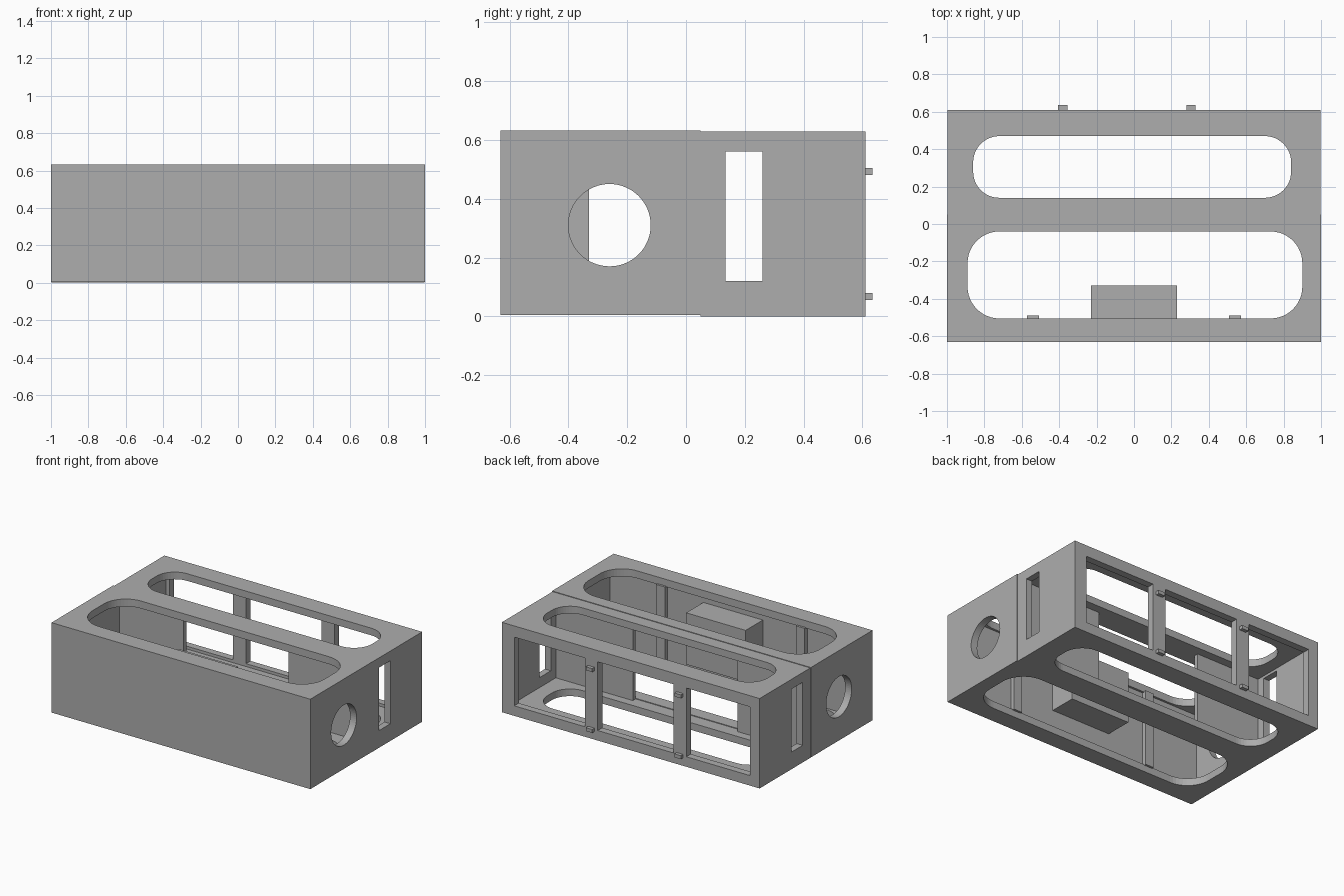
import bpy, bmesh, math
from mathutils import Matrix

old = bpy.data.objects.get("Cube")
if old:
    bpy.data.objects.remove(old, do_unlink=True)

grey = bpy.data.materials.new("plain grey")
grey.use_nodes = True
tone = (0.42, 0.42, 0.42, 1)
grey.diffuse_color = tone
grey.node_tree.nodes["Principled BSDF"].inputs["Base Color"].default_value = tone


def finish(name, bm):
    bmesh.ops.recalc_face_normals(bm, faces=bm.faces)
    mesh = bpy.data.meshes.new(name)
    bm.to_mesh(mesh)
    bm.free()
    mesh.materials.append(grey)
    ob = bpy.data.objects.new(name, mesh)
    bpy.context.collection.objects.link(ob)
    return ob


def box(name, xs, ys, zs):
    """Box given by its (low, high) range on each axis."""
    bm = bmesh.new()
    bmesh.ops.create_cube(bm, size=1)
    for v in bm.verts:
        v.co = [r[0] if c < 0 else r[1] for c, r in zip(v.co, (xs, ys, zs))]
    return finish(name, bm)


def rounded_slot(xs, ys, radius):
    """Tall cutter with rounded vertical corners."""
    bm = bmesh.new()
    corners = ((xs[1], ys[1], -1, -1), (xs[0], ys[1], 1, -1),
               (xs[0], ys[0], 1, 1), (xs[1], ys[0], -1, 1))
    ring = []
    for q, (x, y, sx, sy) in enumerate(corners):
        for i in range(13):
            a = math.pi / 2 * (q + i / 12)
            ring.append(bm.verts.new((x + sx * radius + radius * math.cos(a),
                                      y + sy * radius + radius * math.sin(a), -1)))
    face = bm.faces.new(ring)
    out = bmesh.ops.extrude_face_region(bm, geom=[face])
    tops = [g for g in out["geom"] if isinstance(g, bmesh.types.BMVert)]
    bmesh.ops.translate(bm, verts=tops, vec=(0, 0, 3))
    return finish("cutter", bm)


def cross_cylinder(y, z, radius):
    """Cutter running along the full width."""
    bm = bmesh.new()
    spin = Matrix.Translation((0, y, z)) @ Matrix.Rotation(math.pi / 2, 4, "Y")
    bmesh.ops.create_cone(bm, cap_ends=True, segments=64, radius1=radius,
                          radius2=radius, depth=3, matrix=spin)
    return finish("cutter", bm)


def carve(ob, cutters):
    for c in cutters:
        c.hide_render = True
        mod = ob.modifiers.new("cut", "BOOLEAN")
        mod.operation, mod.solver, mod.object = "DIFFERENCE", "EXACT", c
    bpy.context.view_layer.update()
    graph = bpy.context.evaluated_depsgraph_get()
    mesh = bpy.data.meshes.new_from_object(ob.evaluated_get(graph))
    ob.modifiers.clear()
    ob.data = mesh
    for c in cutters:
        bpy.data.objects.remove(c, do_unlink=True)


# Front shell: open at its back, round side holes, slots in top and bottom
front = box("front_shell", (-1, 1), (-0.63, 0.05), (0.004, 0.632))
carve(front, [
    box("cutter", (-0.95, 0.95), (-0.52, 0.2), (0.055, 0.58)),
    rounded_slot((-0.89, 0.90), (-0.505, -0.04), 0.17),
    cross_cylinder(-0.26, 0.31, 0.14),
])

# Rear frame: partition with a wide gap, side slits and a large rear window
rear = box("rear_frame", (-0.996, 0.996), (0.05, 0.61), (0, 0.628))
carve(rear, [
    box("cutter", (-0.95, 0.95), (0.08, 0.56), (0.05, 0.578)),
    box("cutter", (-0.455, 0.355), (-0.1, 0.3), (0.05, 0.578)),
    box("cutter", (-0.92, 0.90), (0.5, 0.8), (0.07, 0.55)),
    box("cutter", (-2, 2), (0.135, 0.26), (0.12, 0.56)),
    rounded_slot((-0.86, 0.84), (0.14, 0.47), 0.14),
])

# Rear posts, each with two small pegs
for side, x in (("right", -0.38), ("left", 0.305)):
    box(side + "_rear_post", (x - 0.05, x + 0.05), (0.56, 0.61), (0.06, 0.56))
    for level, z in (("lower", 0.068), ("upper", 0.493)):
        box(f"{side}_{level}_peg", (x - 0.025, x + 0.025), (0.6, 0.635),
            (z - 0.012, z + 0.012))

# Block and ribs on the inside of the front wall
box("inner_block", (-0.23, 0.23), (-0.525, -0.33), (0.18, 0.54))
for side, s in (("right", -1), ("left", 1)):
    box(side + "_inner_rib", (s * 0.54 - 0.033, s * 0.54 + 0.033),
        (-0.525, -0.49), (0.05, 0.585))
